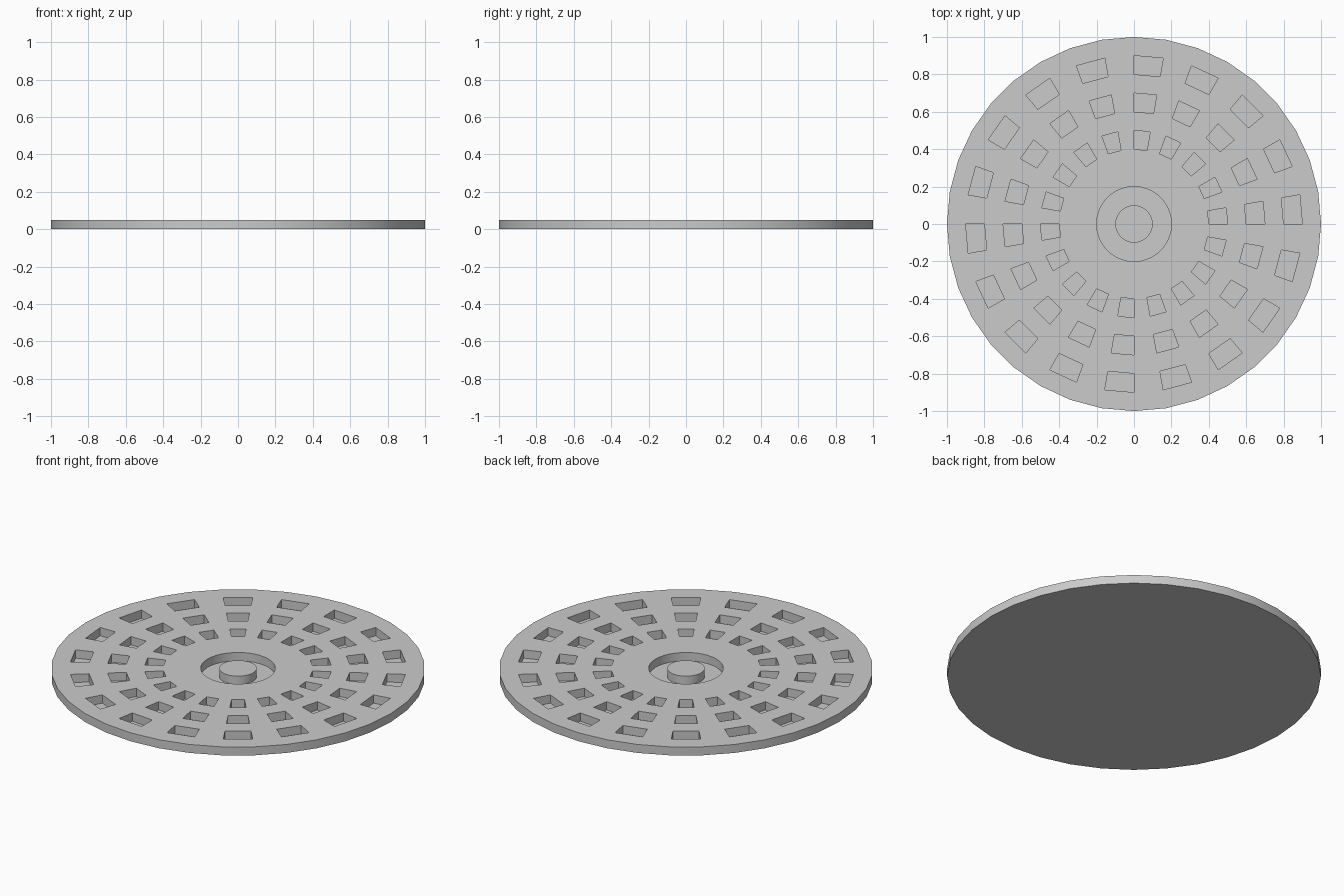
import bpy, bmesh, math

if "Cube" in bpy.data.objects:
    bpy.data.objects.remove(bpy.data.objects["Cube"])

SIDES = 36
TOP, FLOOR = 0.05, 0.001
RADII = [0.1, 0.2, 0.4, 0.5, 0.6, 0.7, 0.8, 0.9, 1.0]
SLOT_RINGS = {2, 4, 6}      # bands that carry pockets in every second segment
GROOVE_RING = 0             # band sunk all the way around the hub

bm = bmesh.new()

# Top surface as a polar grid
rings = []
for r in RADII:
    rings.append([bm.verts.new((r * math.cos(2 * math.pi * i / SIDES),
                                r * math.sin(2 * math.pi * i / SIDES), TOP))
                  for i in range(SIDES)])
bm.faces.new(rings[0])      # hub cap
sunk = []
for k in range(len(RADII) - 1):
    for i in range(SIDES):
        j = (i + 1) % SIDES
        face = bm.faces.new((rings[k][i], rings[k + 1][i], rings[k + 1][j], rings[k][j]))
        if k == GROOVE_RING or (k in SLOT_RINGS and i % 2 == 0):
            sunk.append(face)

# Outer rim and closed underside
rim = [e for e in bm.edges if e.is_boundary]
geom = bmesh.ops.extrude_edge_only(bm, edges=rim)["geom"]
for v in geom:
    if isinstance(v, bmesh.types.BMVert):
        v.co.z = 0
bmesh.ops.holes_fill(bm, edges=[e for e in bm.edges if e.is_boundary], sides=0)

# Push the pockets and the hub groove down
geom = bmesh.ops.extrude_face_region(bm, geom=sunk)["geom"]
for v in geom:
    if isinstance(v, bmesh.types.BMVert):
        v.co.z = FLOOR
for f in [f for f in sunk if f.is_valid]:
    bm.faces.remove(f)
bmesh.ops.recalc_face_normals(bm, faces=bm.faces[:])

mesh = bpy.data.meshes.new("slotted_disc")
bm.to_mesh(mesh)
bm.free()
disc = bpy.data.objects.new("slotted_disc", mesh)
bpy.context.collection.objects.link(disc)

# Smooth round walls, sharp corners
bpy.context.view_layer.objects.active = disc
disc.select_set(True)
bpy.ops.object.shade_smooth_by_angle(angle=math.radians(30))
